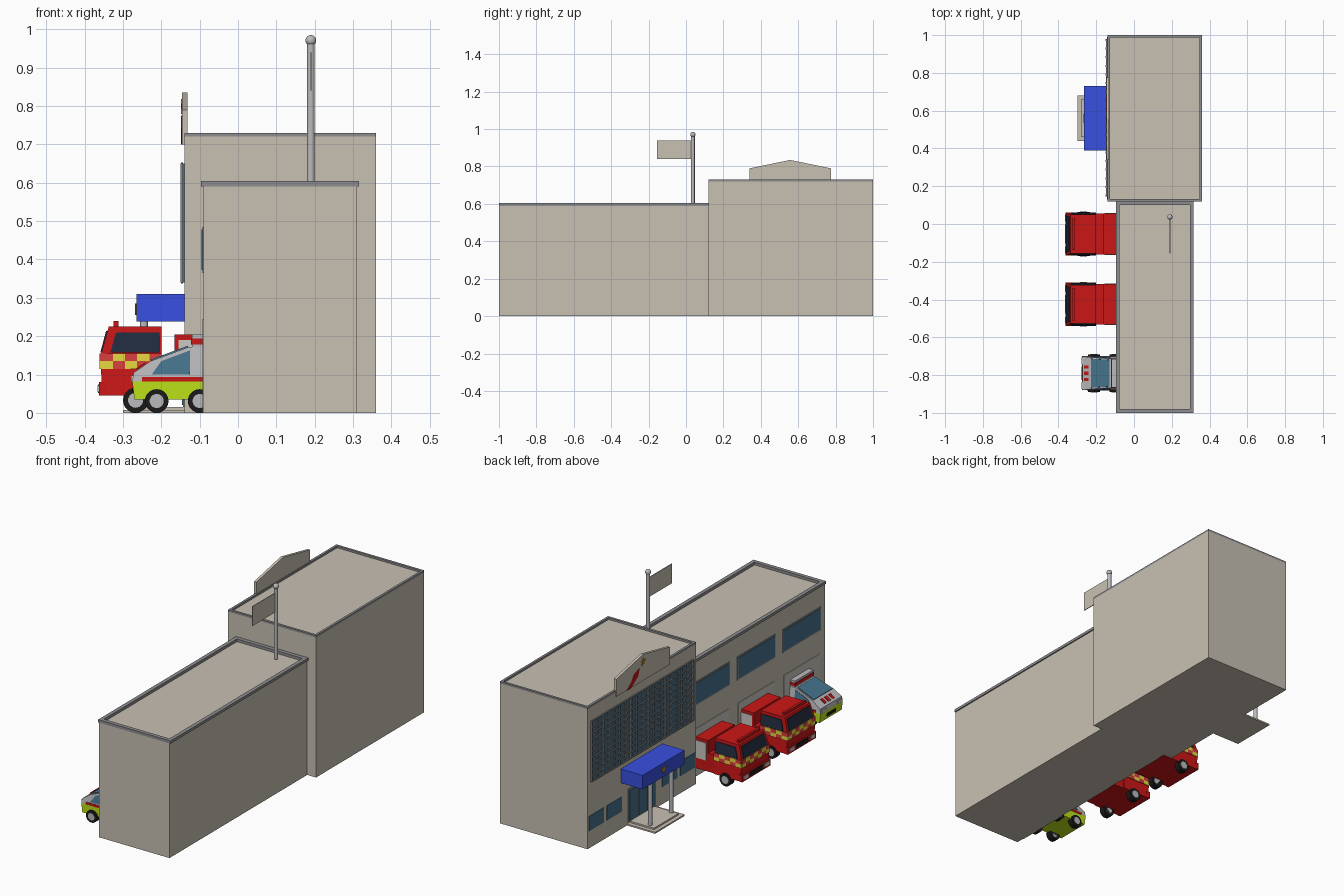
import bpy, bmesh, math
from mathutils import Vector

if "Cube" in bpy.data.objects:
    bpy.data.objects.remove(bpy.data.objects["Cube"])


def mat(name, r, g, b):
    m = bpy.data.materials.new(name)
    m.diffuse_color = (r, g, b, 1)
    m.use_nodes = True
    m.node_tree.nodes["Principled BSDF"].inputs["Base Color"].default_value = m.diffuse_color
    return m


STONE = mat("stone", .58, .53, .45)
TRIM = mat("trim", .27, .27, .28)
SILVER = mat("silver", .5, .5, .52)
GLASS = mat("glass", .06, .17, .26)
DARK = mat("dark_glass", .015, .025, .05)
BLUE = mat("blue", .04, .08, .75)
RED = mat("red", .6, .008, .008)
PINK = mat("light_red", .7, .05, .05)
YELLOW = mat("yellow", .8, .7, .05)
LIME = mat("lime", .5, .75, .01)
BLACK = mat("black", .01, .01, .01)
CREAM = mat("door_cream", .6, .58, .54)
GOLD = mat("gold", .4, .24, .03)


def finish(name, bm, m):
    bmesh.ops.recalc_face_normals(bm, faces=bm.faces)
    me = bpy.data.meshes.new(name)
    bm.to_mesh(me)
    bm.free()
    me.materials.append(m)
    ob = bpy.data.objects.new(name, me)
    bpy.context.collection.objects.link(ob)
    return ob


def sweep(bm, pts, d):
    """Closed outline pushed along vector d."""
    d = Vector(d)
    a = [bm.verts.new(p) for p in pts]
    b = [bm.verts.new(Vector(p) + d) for p in pts]
    n = len(a)
    bm.faces.new(a)
    bm.faces.new(b[::-1])
    for i in range(n):
        bm.faces.new((a[i], b[i], b[(i + 1) % n], a[(i + 1) % n]))


def boxes(name, items, m):
    bm = bmesh.new()
    for x0, x1, y0, y1, z0, z1 in items:
        sweep(bm, [(x0, y0, z0), (x1, y0, z0), (x1, y1, z0), (x0, y1, z0)], (0, 0, z1 - z0))
    return finish(name, bm, m)


def plate(name, pts, x0, x1, m):
    """Outline in y,z with thickness in x."""
    bm = bmesh.new()
    sweep(bm, [(x0, y, z) for y, z in pts], (x1 - x0, 0, 0))
    return finish(name, bm, m)


def side(name, pts, yc, spans, m, z0=1, k=0):
    """Outline in x,z with spans in y about yc, leaning inward above z0."""
    bm = bmesh.new()
    for a, b in spans:
        sweep(bm, [(x, a, z) for x, z in pts], (0, b - a, 0))
    for v in bm.verts:
        v.co.y = yc + v.co.y * (1 - k * max(0, v.co.z - z0))
    return finish(name, bm, m)


def cyl(name, loc, r, length, m, rot=(0, 0, 0), n=20):
    bpy.ops.mesh.primitive_cylinder_add(vertices=n, radius=r, depth=length, location=loc, rotation=rot)
    ob = bpy.context.object
    ob.name = name
    ob.data.materials.append(m)
    bpy.ops.object.shade_smooth_by_angle()


def rim(name, x0, x1, y0, y1, z0, z1, w, m):
    boxes(name, [(x0, x0 + w, y0, y1, z0, z1), (x1 - w, x1, y0, y1, z0, z1),
                 (x0 + w, x1 - w, y0, y0 + w, z0, z1), (x0 + w, x1 - w, y1 - w, y1, z0, z1)], m)


def wheels(name, x, yc, half, r):
    for s in (-1, 1):
        y = yc + s * (half - .012)
        cyl(name + "_tyre", (x, y, r), r, .03, BLACK, (math.pi / 2, 0, 0))
        cyl(name + "_hub", (x, y + s * .001, r), r * .6, .032, SILVER, (math.pi / 2, 0, 0), 14)


# building blocks and roof edges
boxes("tower", [(-.14, .36, .12, 1, 0, .72)], STONE)
rim("tower_roof_edge", -.14, .36, .12, 1, .72, .73, .012, TRIM)
boxes("wing", [(-.09, .31, -1, .12, 0, .59)], STONE)
rim("wing_parapet", -.096, .316, -1, .12, .59, .604, .02, TRIM)

# tower window wall with mullion grid
Y0, Y1, Z0, Z1, NC, NR = .15, .975, .34, .65, 18, 10
boxes("window_wall_glass", [(-.144, -.139, Y0, Y1, Z0, Z1)], GLASS)
bars = []
for i in range(NC + 1):
    y = Y0 + (Y1 - Y0) * i / NC
    bars.append((-.15, -.143, y - .005, y + .005, Z0, Z1))
for j in range(NR + 1):
    z = Z0 + (Z1 - Z0) * j / NR
    bars.append((-.149, -.143, Y0, Y1, z - .003, z + .003))
boxes("window_wall_bars", bars, TRIM)

# ground floor windows and entrance
lows = [(.13, .25), (.275, .395), (.725, .845), (.87, .99)]
boxes("tower_low_windows", [(-.143, -.139, a, b, .09, .165) for a, b in lows], GLASS)
boxes("entrance_frame", [(-.143, -.139, .45, .67, .015, .185)], TRIM)
boxes("entrance_doors", [(-.146, -.142, a, a + .062, .02, .175) for a in (.458, .529, .60)], GLASS)

# roof gable with ornaments
plate("gable", [(.34, .70), (.775, .70), (.775, .79), (.557, .835), (.34, .79)], -.146, -.132, STONE)
star = []
for i in range(10):
    r = .022 if i % 2 == 0 else .011
    t = math.pi / 2 + i * math.pi / 5
    star.append((.557 + r * math.cos(t), .797 + r * math.sin(t)))
plate("gable_ornament", star, -.149, -.145, GOLD)
plate("red_ornament", [(.69, .70), (.66, .70), (.60, .74), (.59, .775), (.63, .76), (.65, .73)], -.149, -.138, RED)

# canopy, posts, steps
boxes("canopy", [(-.264, -.139, .39, .73, .238, .31)], BLUE)
plate("canopy_ornament", [(.535, .285), (.585, .285), (.56, .255)], -.268, -.263, GOLD)
for y in (.47, .64):
    cyl("canopy_post", (-.245, y, .127), .01, .224, SILVER)
boxes("lower_step", [(-.30, -.139, .44, .68, 0, .008)], STONE)
boxes("upper_step", [(-.28, -.139, .46, .66, .008, .016)], STONE)

# wing windows and garage doors
BAYS = (-.07, -.44, -.81)
boxes("wing_window_frames", [(-.093, -.089, y - .155, y + .155, .365, .485) for y in BAYS], TRIM)
boxes("wing_windows", [(-.095, -.092, y - .148, y + .148, .372, .478) for y in BAYS], GLASS)
boxes("garage_doors", [(-.093, -.089, y - .145, y + .145, 0, .245) for y in BAYS], CREAM)

# flagpole
cyl("flagpole", (.19, .037, .783), .01, .37, SILVER)
bpy.ops.mesh.primitive_uv_sphere_add(segments=20, ring_count=12, radius=.014, location=(.19, .037, .971))
bpy.context.object.name = "pole_ball"
bpy.context.object.data.materials.append(SILVER)
bpy.ops.object.shade_smooth_by_angle()
boxes("flag", [(.188, .192, -.155, .03, .84, .94)], STONE)


def both(h):
    return [(-h - .002, -h + .003), (h - .003, h + .002)]


def fire_truck(yc):
    h, zl, k = .113, .15, 1.3
    cab = [(-.355, .045), (-.2, .045), (-.2, .225), (-.337, .225), (-.358, .15)]
    side("truck_cab", cab, yc, [(-h, h)], RED, zl, k)
    boxes("truck_rear_base", [(-.2, -.085, yc - .108, yc + .108, .045, .14)], RED)
    boxes("truck_rear_box", [(-.165, -.085, yc - .108, yc + .108, .14, .205)], RED)
    boxes("truck_side_panel", [(-.155, -.085, yc + s * .109 - .002, yc + s * .109 + .002, .1, .19)
                               for s in (-1, 1)], CREAM)
    side("truck_side_window", [(-.333, .157), (-.205, .157), (-.205, .21), (-.318, .21)],
         yc, both(h), DARK, zl, k)
    side("truck_windscreen", [(-.359, .157), (-.353, .157), (-.338, .214), (-.344, .214)],
         yc, [(-.098, .098)], DARK, zl, k)
    # checker band, two rows round the cab
    cells = {0: [], 1: []}
    for row in range(2):
        z = .115 + .02 * row
        for i in range(5):
            x = -.357 + .0314 * i
            for s in (-1, 1):
                y = yc + s * h
                cells[(i + row) % 2].append((x, x + .0314, y - .002, y + .002, z, z + .02))
        for i in range(7):
            y = yc - h + 2 * h / 7 * i
            cells[(i + row) % 2].append((-.361, -.352, y, y + 2 * h / 7, z, z + .02))
    boxes("truck_checker_yellow", cells[0], YELLOW)
    boxes("truck_checker_red", cells[1], PINK)
    # bumper, grille, lamps, light bar
    boxes("truck_bumper", [(-.363, -.345, yc - h - .002, yc + h + .002, .045, .08)], RED)
    boxes("truck_grille", [(-.365, -.36, yc - .05, yc + .05, .052, .074)], BLACK)
    boxes("truck_lamps", [(-.366, -.36, yc + s * .085 - .018, yc + s * .085 + .018, .055, .072)
                          for s in (-1, 1)], CREAM)
    boxes("truck_light_bar", [(-.325, -.312, yc - .085, yc + .085, .224, .24)], RED)
    wheels("truck_wheel", -.267, yc, h, .033)


def ambulance(yc):
    h, zl, k = .09, .1, 2.0
    side("van_lower_body", [(-.27, .035), (-.085, .035), (-.085, .082), (-.276, .082)], yc, [(-h, h)], LIME)
    body = [(-.276, .082), (-.085, .082), (-.085, .172), (-.128, .172), (-.228, .135), (-.272, .105)]
    side("van_upper_body", body, yc, [(-h, h)], SILVER, zl, k)
    side("van_stripe", [(-.25, .082), (-.09, .082), (-.09, .094), (-.25, .094)], yc, both(h), RED)
    side("van_side_window", [(-.225, .1), (-.125, .1), (-.125, .163), (-.2, .135)], yc, both(h), GLASS, zl, k)
    side("van_windscreen", [(-.226, .133), (-.13, .169), (-.131, .175), (-.228, .139)],
         yc, [(-.083, .083)], GLASS, zl, k)
    # raised rear cabin with red band
    boxes("van_cabin", [(-.12, -.085, yc - .075, yc + .075, .17, .205)], SILVER)
    boxes("van_cabin_band", [(-.122, -.085, yc - .077, yc + .077, .178, .194)], RED)
    # bonnet marking, lamps and bumper
    side("van_bonnet_mark", [(-.263, .113), (-.24, .129), (-.242, .132), (-.265, .116)],
         yc, [(-.04, -.025), (.025, .04), (-.01, .01)], RED)
    boxes("van_lamps", [(-.279, -.268, yc + s * .065 - .018, yc + s * .065 + .018, .082, .098)
                        for s in (-1, 1)], CREAM)
    boxes("van_grille", [(-.277, -.268, yc - .035, yc + .035, .05, .065)], BLACK)
    for x in (-.212, -.1):
        wheels("van_wheel", x, yc, .096, .031)


fire_truck(-.053)
fire_truck(-.425)
ambulance(-.79)
